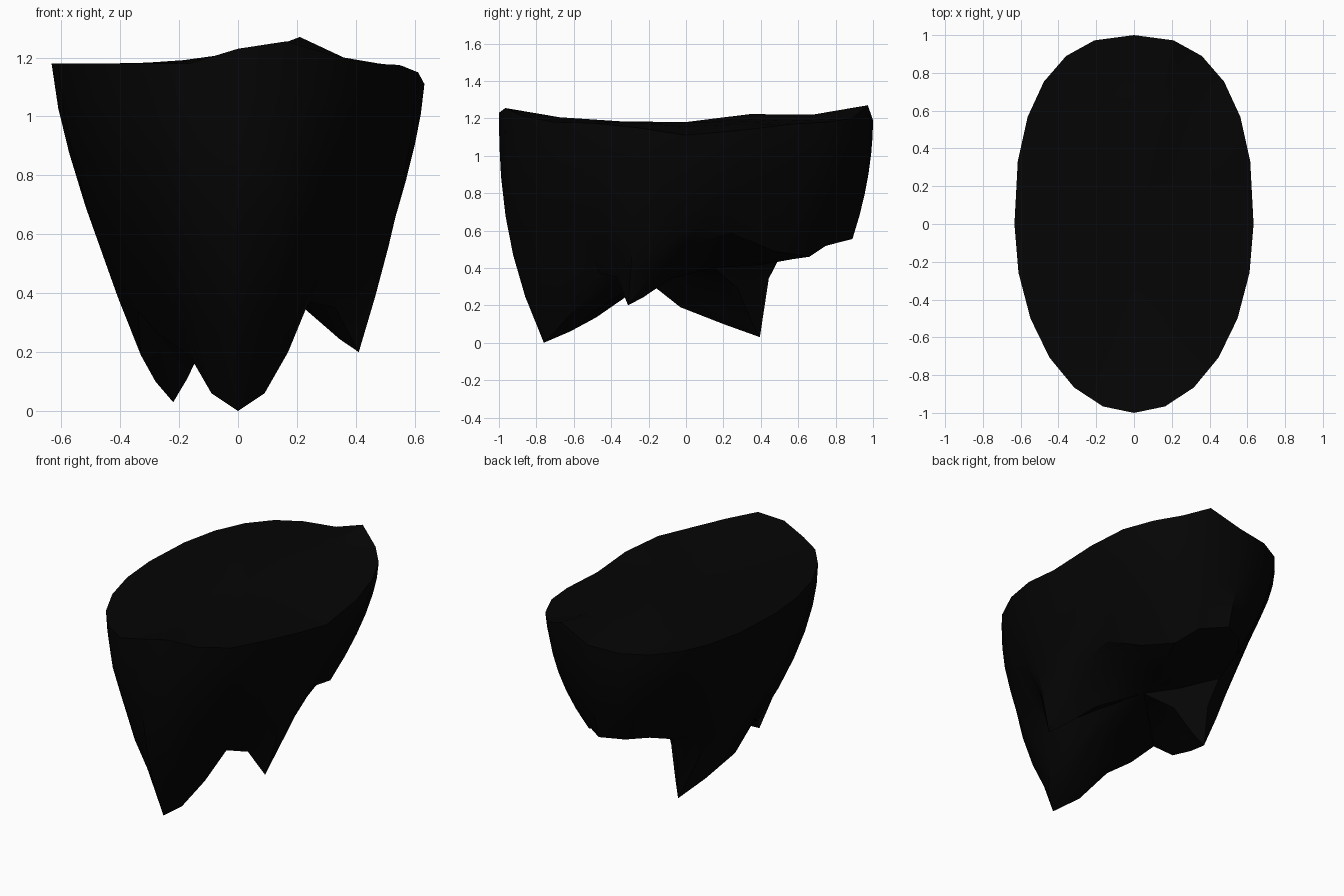
import bpy, bmesh, math
from mathutils import Vector

if "Cube" in bpy.data.objects:
    bpy.data.objects.remove(bpy.data.objects["Cube"])

N = 24
# Rim heights, starting at the front and going round towards +x
RIM_Z = [1.23, 1.255, 1.21, 1.18, 1.175, 1.15, 1.11, 1.14, 1.17, 1.18, 1.2, 1.27,
         1.19] + [1.18] * 11
# Ragged lower edge with three hanging points
EDGE = [(0, -.76, 0), (.09, -.7, .06), (.17, -.58, .2), (.24, -.46, .37),
        (.33, -.37, .35), (.41, -.31, .2), (.44, -.17, .38), (.43, .0, .52),
        (.41, .24, .59), (.33, .47, .49), (.23, .66, .46), (.14, .78, .54),
        (0, .89, .555), (-.14, .82, .55), (-.23, .7, .54), (-.25, .5, .46),
        (-.23, .42, .3), (-.22, .395, .03), (-.28, .2, .1), (-.33, -.03, .19),
        (-.34, -.22, .34), (-.27, -.35, .26), (-.165, -.45, .19), (-.09, -.62, .06)]
CORE = Vector((.05, .15, .4))


def rim(k):
    a = 2 * math.pi * k / N
    s, c = math.sin(a), -math.cos(a)
    p = 1 if c < 0 else 2 / 2.45      # squarer towards the back
    return Vector((.633 * math.copysign(abs(s) ** p, s),
                   math.copysign(abs(c) ** p, c), RIM_Z[k]))


def top_point(k, f):
    r = rim(k)
    x, y = r.x * f, r.y * f
    bump = .05 * math.exp(-((x - .05) ** 2 + (y - .44) ** 2) / .04)
    return Vector((x, y, 1.18 + bump + (r.z - 1.18) * f ** 3))


def wall_point(k, f):
    r, e = rim(k), Vector(EDGE[k])
    c = -math.cos(2 * math.pi * k / N)
    p = 1.4 + c * c * (1.0 if c < 0 else .5)   # front wall bulges most
    q = r.lerp(e, f ** p)
    q.z = r.z + (e.z - r.z) * f
    return q


def under_point(k, f, fz):
    e = Vector(EDGE[k])
    q = e.lerp(CORE, f)
    q.z = e.z + (CORE.z - e.z) * fz
    return q


bm = bmesh.new()
rings = []


def add_ring(fn, *args):
    rings.append([bm.verts.new(fn(k, *args)) for k in range(N)])


# Top surface, side wall, then underside
for f in (.35, .7):
    add_ring(top_point, f)
for f in (0, .14, .28, .45, .62, .8, 1):
    add_ring(wall_point, f)
for f, fz in ((.18, .22), (.5, .72)):
    add_ring(under_point, f, fz)

for a, b in zip(rings, rings[1:]):
    for k in range(N):
        j = (k + 1) % N
        bm.faces.new((a[k], a[j], b[j], b[k]))
for ring, centre in ((rings[0], (0, 0, 1.18)), (rings[-1], CORE)):
    v = bm.verts.new(centre)
    for k in range(N):
        bm.faces.new((ring[k], ring[(k + 1) % N], v))
bmesh.ops.recalc_face_normals(bm, faces=bm.faces)

mesh = bpy.data.meshes.new("rock_chunk")
bm.to_mesh(mesh)
bm.free()
obj = bpy.data.objects.new("rock_chunk", mesh)
bpy.context.collection.objects.link(obj)

# Near-black material
mat = bpy.data.materials.new("black")
mat.diffuse_color = (.0015, .0015, .0015, 1)
mat.use_nodes = True
mat.node_tree.nodes["Principled BSDF"].inputs["Base Color"].default_value = mat.diffuse_color
mesh.materials.append(mat)

bpy.context.view_layer.objects.active = obj
obj.select_set(True)
bpy.ops.object.shade_smooth_by_angle(angle=math.radians(30))
